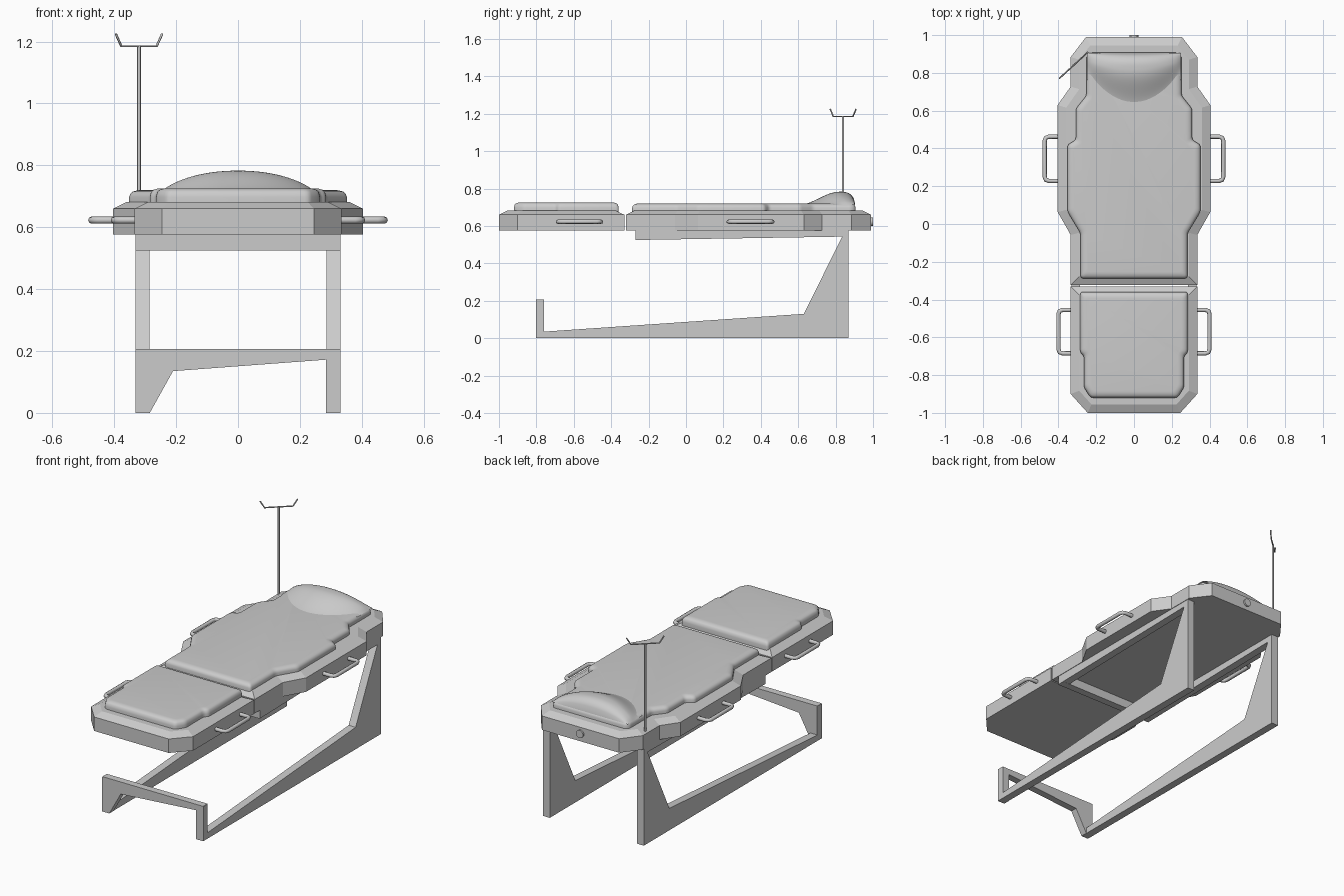
import bpy, bmesh, math
from mathutils import Vector

if "Cube" in bpy.data.objects:
    bpy.data.objects.remove(bpy.data.objects["Cube"])


def finish(name, bm, smooth=False):
    bmesh.ops.recalc_face_normals(bm, faces=bm.faces)
    me = bpy.data.meshes.new(name)
    bm.to_mesh(me)
    bm.free()
    ob = bpy.data.objects.new(name, me)
    bpy.context.collection.objects.link(ob)
    if smooth:
        bpy.ops.object.select_all(action='DESELECT')
        ob.select_set(True)
        bpy.context.view_layer.objects.active = ob
        bpy.ops.object.shade_smooth_by_angle(angle=math.radians(40))
    return ob


def mirrored(half):
    """Full outline from the right half, listed from head to foot."""
    return [Vector(p) for p in half] + [Vector((-x, y)) for x, y in reversed(half)]


def inset(pts, d):
    out = []
    for i, p in enumerate(pts):
        a = (p - pts[i - 1]).normalized()
        b = (pts[(i + 1) % len(pts)] - p).normalized()
        na, nb = Vector((a.y, -a.x)), Vector((b.y, -b.x))
        out.append(p + (na + nb) * d / (1 + na.dot(nb)))
    return out


def rounded(pts, r):
    out = []
    for i, p in enumerate(pts):
        a, b = pts[i - 1] - p, pts[(i + 1) % len(pts)] - p
        s = p + a.normalized() * min(r, a.length * .4)
        e = p + b.normalized() * min(r, b.length * .4)
        out += [s.lerp(p, t).lerp(p.lerp(e, t), t) for t in (0, .33, .67, 1)]
    return out


def loft(name, half, rings, r=0, smooth=False):
    """Stack of inset copies of an outline; rings are (inset, z)."""
    bm = bmesh.new()
    outline = mirrored(half)
    loops = []
    for d, z in rings:
        pts = inset(outline, d)
        if r:
            pts = rounded(pts, r)
        loops.append([bm.verts.new((p.x, p.y, z)) for p in pts])
    n = len(loops[0])
    for lo, hi in zip(loops, loops[1:]):
        for i in range(n):
            j = (i + 1) % n
            bm.faces.new((lo[i], lo[j], hi[j], hi[i]))
    bm.faces.new(loops[0])
    bm.faces.new(loops[-1])
    return finish(name, bm, smooth)


def prism(name, pts, depth):
    """Closed 3D profile extruded along a depth vector."""
    bm = bmesh.new()
    f = bm.faces.new([bm.verts.new(p) for p in pts])
    g = bmesh.ops.extrude_face_region(bm, geom=[f])
    vs = [v for v in g['geom'] if isinstance(v, bmesh.types.BMVert)]
    bmesh.ops.translate(bm, verts=vs, vec=depth)
    return finish(name, bm)


def tube(name, pts, radius, sides=2):
    cu = bpy.data.curves.new(name, 'CURVE')
    cu.dimensions = '3D'
    cu.bevel_depth, cu.bevel_resolution, cu.use_fill_caps = radius, sides, True
    sp = cu.splines.new('POLY')
    sp.points.add(len(pts) - 1)
    for q, p in zip(sp.points, pts):
        q.co = (*p, 1)
    ob = bpy.data.objects.new(name, cu)
    bpy.context.collection.objects.link(ob)
    return ob


# Bed bases with chamfered rims
rim = [(0, .577), (0, .66), (.045, .682)]
loft("body_base", [(.254, .99), (.335, .884), (.335, .728), (.404, .63), (.404, .063),
                   (.335, -.058), (.335, -.322)], rim)
loft("leg_base", [(.335, -.33), (.335, -.9), (.245, -1)], rim)

# Padded cushions
pad = [(0, .675), (0, .698), (.004, .708), (.012, .715), (.025, .719), (.034, .72)]
loft("body_cushion", [(.235, .907), (.252, .885), (.252, .68), (.308, .61), (.308, .445),
                      (.352, .42), (.352, .065), (.283, -.05), (.283, -.288)], pad, .015, True)
loft("leg_cushion", [(.285, -.36), (.285, -.68), (.265, -.7), (.265, -.865), (.23, -.92)],
     [(d, z + (.006 if z > .7 else 0)) for d, z in pad], .015, True)

# Domed head pillow
bm = bmesh.new()
bmesh.ops.create_grid(bm, x_segments=40, y_segments=40, size=1)
for v in bm.verts:
    u, w = v.co.x, (v.co.y + 1) / 2
    start = .6 + .17 * u * u
    y = start + (.905 - start) * w
    rise = min(1, w / .72)
    rise = rise * rise * (3 - 2 * rise)
    fall = max(0, (y - .83) / .075)
    rise *= math.sqrt(max(0, 1 - fall ** 2.5))
    side = max(0, 1 - abs(u) ** 2.1) ** .75
    v.co = (u * .25, y, .712 + .071 * rise * side)
finish("head_pillow", bm, True)

# Side frames: foot rail, slanted rear leg, rail under the bed, front post
side = [(-.8, 0), (.87, 0), (.87, .58), (-.27, .58), (-.27, .525), (.835, .543),
        (.63, .13), (-.76, .035), (-.76, .205), (-.8, .205)]
for tag, x in (("left", -.332), ("right", .286)):
    prism(tag + "_side_frame", [(x, y, z) for y, z in side], (.046, 0, 0))

# Front foot brace and crossbar under the bed
brace = [(-.331, 0), (-.285, 0), (-.21, .135), (.285, .172), (.285, 0), (.331, 0),
         (.331, .207), (-.331, .207)]
prism("front_foot_brace", [(x, -.801, z) for x, z in brace], (0, .042, 0))
prism("under_bed_crossbar", [(-.33, -.271, .525), (.33, -.271, .525), (.33, -.271, .58),
                             (-.33, -.271, .58)], (0, .045, 0))

# Grab handles on both sides
for tag, x, x2, y, y2 in (("body", .38, .473, .228, .462), ("leg", .31, .4, -.685, -.455)):
    for s, sd in ((1, "right"), (-1, "left")):
        path = [(x, y), (x2 - .022, y), (x2 - .006, y + .006), (x2, y + .022),
                (x2, y2 - .022), (x2 - .006, y2 - .006), (x2 - .022, y2), (x, y2)]
        tube(f"{tag}_handle_{sd}", [(s * a, b, .623) for a, b in path], .0115)

# Knob at the head end
bm = bmesh.new()
bmesh.ops.create_cone(bm, cap_ends=True, segments=16, radius1=.023, radius2=.023, depth=.04)
knob = finish("rear_knob", bm, True)
knob.location = (0, .98, .623)
knob.rotation_euler.x = math.pi / 2

# Drip stand with a diagonal hook bar
tube("drip_pole", [(-.32, .84, .62), (-.32, .84, 1.187)], .006)
tube("drip_hook_bar", [(-.32 + d, .84 + d * .92, z) for d, z in
                       ((-.075, 1.225), (-.057, 1.185), (.057, 1.185), (.075, 1.225))], .004, 1)
